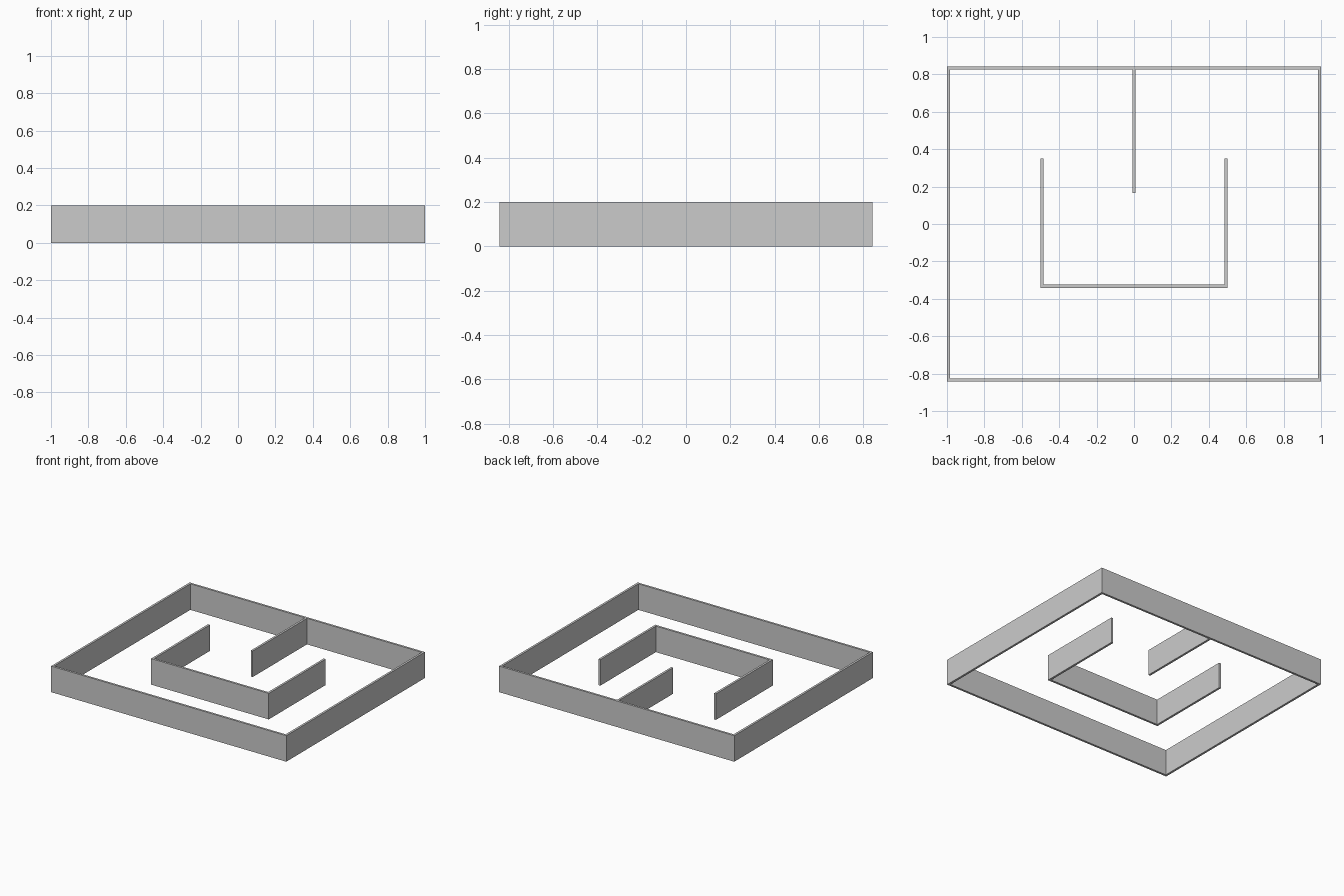
import bpy

if "Cube" in bpy.data.objects:
    bpy.data.objects.remove(bpy.data.objects["Cube"], do_unlink=True)

HEIGHT = 0.2
THICK = 0.0165

# Single plain grey for every wall
GREY = (0.6, 0.6, 0.6, 1.0)
grey = bpy.data.materials.new("wall_grey")
grey.use_nodes = True
grey.diffuse_color = GREY
grey.node_tree.nodes["Principled BSDF"].inputs["Base Color"].default_value = GREY


def wall(name, x0, x1, y0, y1):
    """Upright wall standing on the ground, filling the given footprint."""
    bpy.ops.mesh.primitive_cube_add(
        size=1, location=((x0 + x1) / 2, (y0 + y1) / 2, HEIGHT / 2))
    obj = bpy.context.object
    obj.name = name
    obj.scale = (x1 - x0, y1 - y0, HEIGHT)
    bpy.ops.object.transform_apply(location=False, rotation=False, scale=True)
    obj.data.materials.append(grey)


# Outer enclosure
X, Y = 1.0, 0.842
wall("outer_front_wall", -X, X, -Y, -Y + THICK)
wall("outer_back_wall", -X, X, Y - THICK, Y)

# Inner U, open toward the back
U, U_FRONT, U_BACK = 0.5, -0.341, 0.35
wall("inner_front_wall", -U, U, U_FRONT, U_FRONT + THICK)

# Side walls butt against the front and back runs
for side, s in (("left", 1), ("right", -1)):
    for name, x, y0, y1 in (("outer", X, -Y + THICK, Y - THICK),
                            ("inner", U, U_FRONT + THICK, U_BACK)):
        xs = sorted((s * x, s * (x - THICK)))
        wall(f"{name}_{side}_wall", *xs, y0, y1)

# Divider running in from the middle of the back wall
wall("centre_divider", -THICK / 2, THICK / 2, 0.167, Y - THICK)
